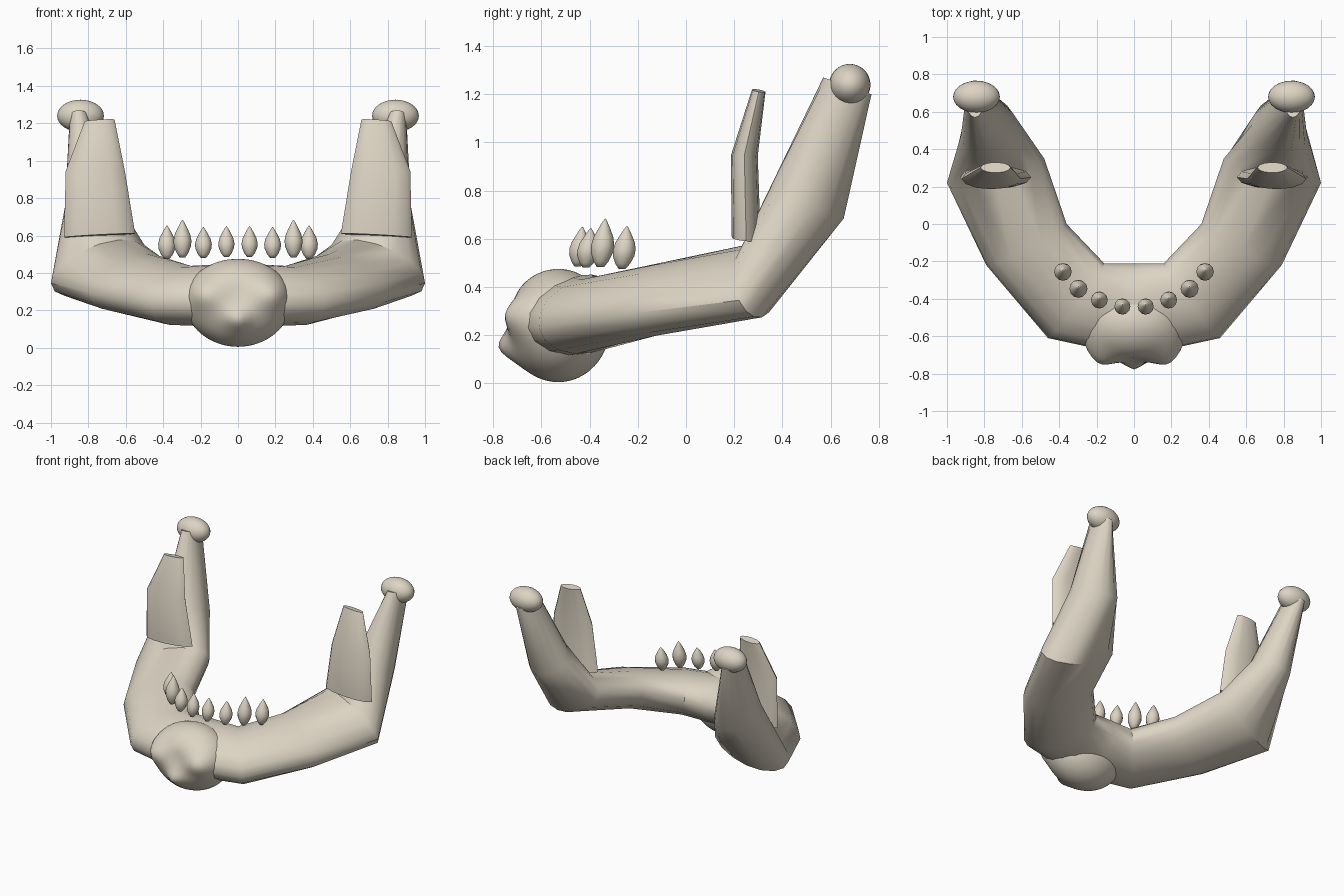
import bpy, bmesh, math
from mathutils import Vector

cube = bpy.data.objects.get("Cube")
if cube:
    bpy.data.objects.remove(cube, do_unlink=True)

bone = bpy.data.materials.new("bone")
bone.use_nodes = True
colour = (0.72, 0.66, 0.55, 1)
bone.diffuse_color = colour
bone.node_tree.nodes["Principled BSDF"].inputs["Base Color"].default_value = colour


def finish(name, bm, angle=40):
    bmesh.ops.recalc_face_normals(bm, faces=bm.faces)
    mesh = bpy.data.meshes.new(name)
    bm.to_mesh(mesh)
    bm.free()
    obj = bpy.data.objects.new(name, mesh)
    bpy.context.collection.objects.link(obj)
    mesh.materials.append(bone)
    bpy.ops.object.select_all(action='DESELECT')
    obj.select_set(True)
    bpy.context.view_layer.objects.active = obj
    bpy.ops.object.shade_smooth_by_angle(angle=math.radians(angle))
    return obj


def loft(name, stations, sides=16, angle=40):
    """Skin elliptical sections given as (centre, half width, half height) vectors."""
    bm = bmesh.new()
    rings = []
    for c, w, h in stations:
        c, w, h = Vector(c), Vector(w), Vector(h)
        turns = [2 * math.pi * i / sides for i in range(sides)]
        rings.append([bm.verts.new(c + w * math.cos(t) + h * math.sin(t)) for t in turns])
    for a, b in zip(rings, rings[1:]):
        for i in range(sides):
            j = (i + 1) % sides
            bm.faces.new((a[i], a[j], b[j], b[i]))
    bm.faces.new(rings[0])
    bm.faces.new(rings[-1])
    return finish(name, bm, angle)


def ellipsoid(name, centre, radii, shape=None, u=24, v=16):
    """Sphere scaled to radii; shape may move each unit-sphere point."""
    bm = bmesh.new()
    bmesh.ops.create_uvsphere(bm, u_segments=u, v_segments=v, radius=1)
    for vert in bm.verts:
        p = Vector([a * r for a, r in zip(vert.co, radii)])
        p += Vector(centre)
        vert.co = shape(p) if shape else p
    return finish(name, bm, 60)


def flip(v):
    return (-v[0], v[1], v[2])


# Jaw body and both rami as one swept tube
half = [
    ((0.85, 0.67, 1.235), (0.05, 0, 0), (0, -0.10, 0.035)),
    ((0.78, 0.505, 0.755), (0.145, -0.03, 0), (0, -0.15, 0.07)),
    ((0.74, 0.285, 0.425), (0.26, -0.065, -0.08), (0, -0.06, 0.13)),
    ((0.575, -0.11, 0.35), (0.215, -0.11, -0.06), (0, -0.03, 0.14)),
    ((0.31, -0.41, 0.28), (0.15, -0.20, -0.05), (0, -0.03, 0.15)),
]
middle = [((0, -0.46, 0.28), (0, -0.25, -0.05), (0, -0.03, 0.165))]
other = [(flip(c), flip(w), h) for c, w, h in reversed(half)]
loft("jaw_body", half + middle + other)

# Paired upper processes
for side, s in (("left", 1), ("right", -1)):
    loft(side + "_coronoid", [
        ((s * 0.74, 0.25, 0.60), (s * 0.19, 0, -0.01), (0, 0.06, -0.005)),
        ((s * 0.763, 0.242, 0.945), (s * 0.158, 0, 0), (0, 0.056, 0)),
        ((s * 0.74, 0.302, 1.215), (s * 0.08, 0, -0.005), (0, 0.028, -0.005)),
    ], sides=12)
    ellipsoid(side + "_condyle", (s * 0.842, 0.68, 1.24), (0.125, 0.086, 0.086))


def bump(p, x, z, spread):
    return math.exp(-((p.x - x) ** 2 + (p.z - z) ** 2) / spread ** 2)


# Chin with two lobes, a central hollow and a small forward point
def shape_chin(p):
    front = max(0, min(1, (-0.50 - p.y) / 0.1))
    lobes = bump(p, 0.2, 0.29, 0.09) + bump(p, -0.2, 0.29, 0.09)
    push = 0.06 * lobes + 0.05 * bump(p, 0, 0.145, 0.06)
    push -= 0.02 * bump(p, 0, 0.29, 0.07)
    p.y -= push * front
    p.x *= 1 + 0.15 * (p.z - 0.24)
    return p


ellipsoid("chin", (0, -0.53, 0.24), (0.285, 0.215, 0.235), shape_chin, 48, 32)

# Teeth: pointed spindles along the arch
profile = [(0, 0.3), (0.12, 0.65), (0.3, 0.95), (0.45, 1), (0.62, 0.85),
           (0.8, 0.5), (0.92, 0.24), (1, 0.03)]
teeth = [("incisor_inner", 0.062, -0.44, 0.485, 0.165, 0.043),
         ("incisor_outer", 0.185, -0.405, 0.48, 0.165, 0.045),
         ("canine", 0.297, -0.345, 0.482, 0.202, 0.048),
         ("premolar", 0.38, -0.255, 0.475, 0.178, 0.047)]
for name, x, y, z, height, radius in teeth:
    for side, s in (("left", 1), ("right", -1)):
        stations = []
        for t, r in profile:
            lean = 0.02 * (t - 0.5)
            stations.append(((s * x, y + lean, z + t * height),
                             (r * radius, 0, 0), (0, r * radius, 0)))
        loft(side + "_" + name, stations, 12, 70)
